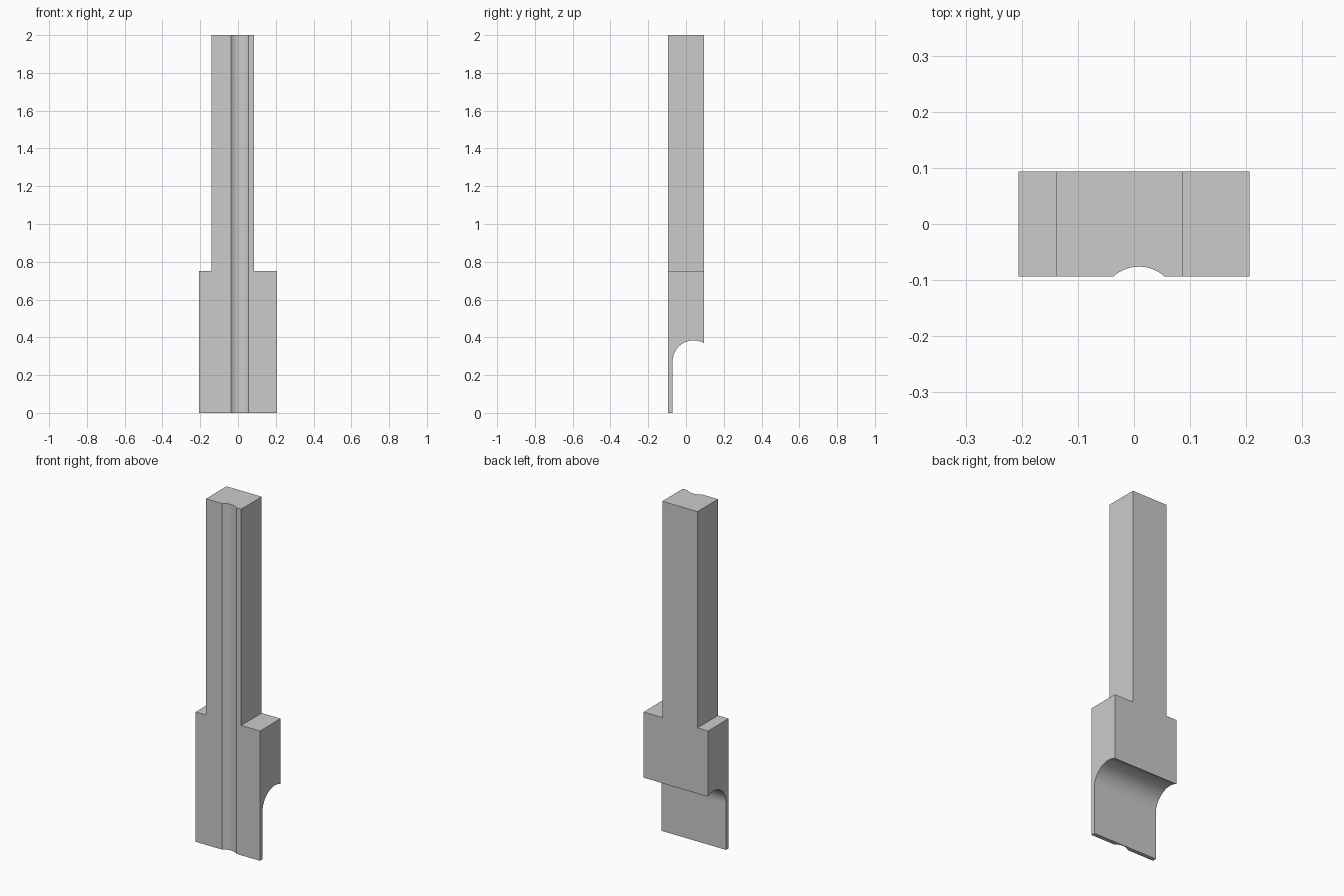
import bpy, bmesh, math
from mathutils import Vector

if "Cube" in bpy.data.objects:
    bpy.data.objects.remove(bpy.data.objects["Cube"])


def prism(name, points, offset):
    """Extrude a planar outline along an offset vector."""
    bm = bmesh.new()
    face = bm.faces.new([bm.verts.new(p) for p in points])
    out = bmesh.ops.extrude_face_region(bm, geom=[face])
    moved = [v for v in out["geom"] if isinstance(v, bmesh.types.BMVert)]
    bmesh.ops.translate(bm, verts=moved, vec=Vector(offset))
    bmesh.ops.recalc_face_normals(bm, faces=bm.faces)
    mesh = bpy.data.meshes.new(name)
    bm.to_mesh(mesh)
    bm.free()
    obj = bpy.data.objects.new(name, mesh)
    bpy.context.collection.objects.link(obj)
    return obj


def arc(cx, cy, r, start, end, steps):
    angles = [math.radians(start + (end - start) * i / steps) for i in range(steps + 1)]
    return [(cx + r * math.cos(a), cy + r * math.sin(a)) for a in angles]


def cut(target, cutter):
    mod = target.modifiers.new("cut", 'BOOLEAN')
    mod.operation = 'DIFFERENCE'
    mod.solver = 'EXACT'
    mod.object = cutter
    bpy.context.view_layer.objects.active = target
    bpy.ops.object.modifier_apply(modifier=mod.name)
    bpy.data.objects.remove(cutter)


HALF_W, HALF_D = 0.206, 0.094
STEM_L, STEM_R, SHOULDER = -0.139, 0.086, 0.75

# Stepped body: wide base with an off-centre stem
outline = [(-HALF_W, 0), (HALF_W, 0), (HALF_W, SHOULDER), (STEM_R, SHOULDER),
           (STEM_R, 2), (STEM_L, 2), (STEM_L, SHOULDER), (-HALF_W, SHOULDER)]
body = prism("stepped_post", [(x, -HALF_D, z) for x, z in outline], (0, 2 * HALF_D, 0))

# Rounded undercut at the back, leaving a thin front lip
notch = [(-0.071, -0.1)] + arc(0.041, 0.272, 0.112, 180, 0, 24) + [(0.153, -0.1)]
cut(body, prism("notch_cutter", [(-0.4, y, z) for y, z in notch], (0.8, 0, 0)))

# Shallow round groove along the full front
groove = arc(0.009, -0.144, 0.068, 0, 345, 47)
groove = arc(0.009, -0.144, 0.068, 0, 352.5, 47)
cut(body, prism("groove_cutter", [(x, y, -0.1) for x, y in groove], (0, 0, 2.2)))
